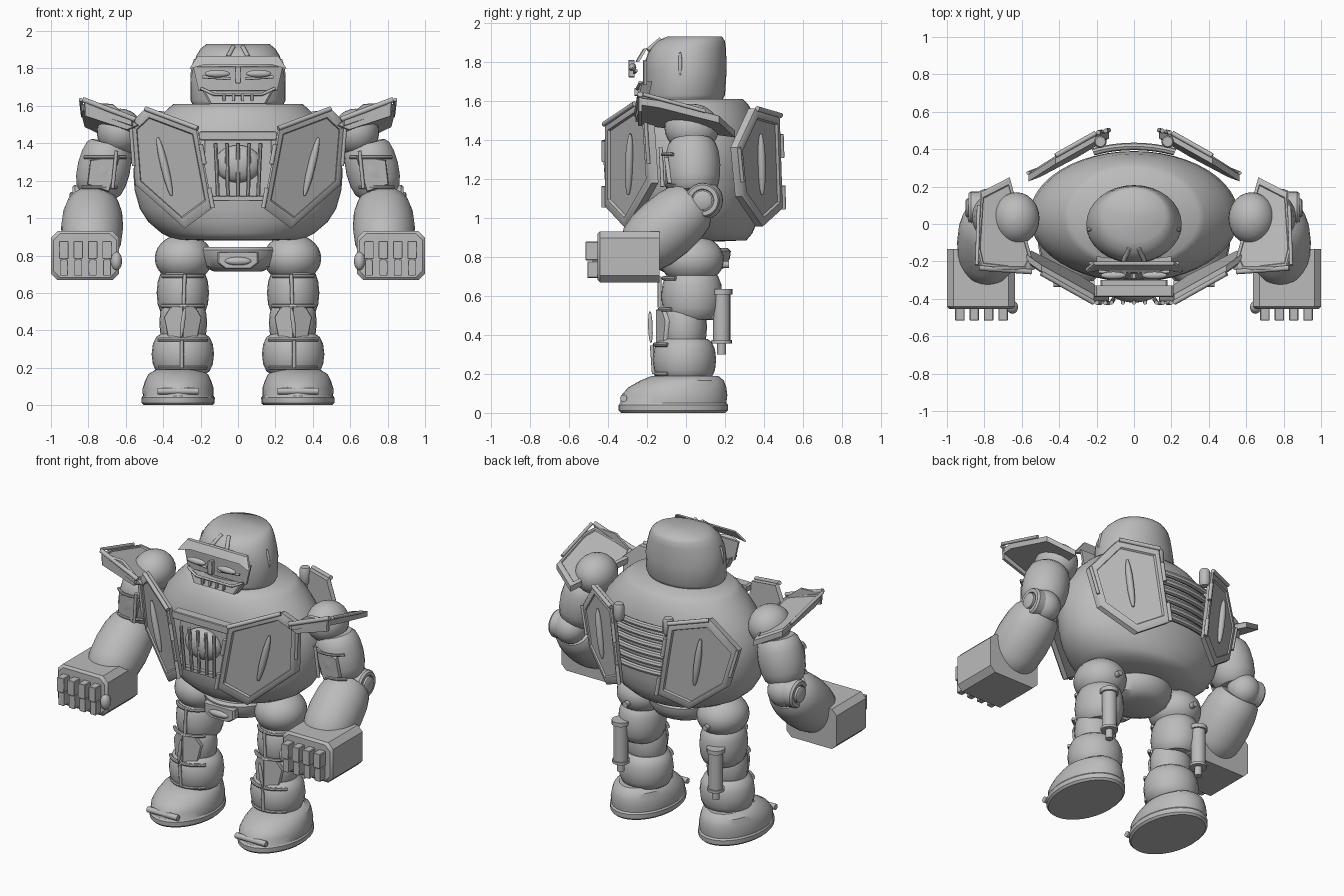
import bpy, bmesh
from math import sin, cos, pi, radians
from mathutils import Vector

if "Cube" in bpy.data.objects:
    bpy.data.objects.remove(bpy.data.objects["Cube"])

GREY = (0.5, 0.5, 0.5, 1)
metal = bpy.data.materials.new("grey_metal")
metal.use_nodes = True
metal.diffuse_color = GREY
metal.node_tree.nodes["Principled BSDF"].inputs["Base Color"].default_value = GREY


def skin(name, rings, pair=False, angle=.6):
    """Bridge rings of points, cap both ends; pair makes a left and a right copy."""
    for side, s in ((("left_", 1), ("right_", -1)) if pair else (("", 1),)):
        bm = bmesh.new()
        loops = [[bm.verts.new((s * p[0], p[1], p[2])) for p in r] for r in rings]
        n = len(loops[0])
        for a, b in zip(loops, loops[1:]):
            for i in range(n):
                j = (i + 1) % n
                bm.faces.new((a[i], a[j], b[j], b[i]))
        bm.faces.new(loops[0])
        bm.faces.new(loops[-1])
        bmesh.ops.recalc_face_normals(bm, faces=bm.faces)
        mesh = bpy.data.meshes.new(side + name)
        bm.to_mesh(mesh)
        bm.free()
        mesh.materials.append(metal)
        obj = bpy.data.objects.new(side + name, mesh)
        bpy.context.collection.objects.link(obj)
        bpy.ops.object.select_all(action='DESELECT')
        obj.select_set(True)
        bpy.context.view_layer.objects.active = obj
        bpy.ops.object.shade_smooth_by_angle(angle=angle)


def loft(name, rings, x=0, pair=False, seg=32, angle=.6):
    """Stack of ellipses given as (z, centre y, x radius, y radius)."""
    turn = [2 * pi * i / seg for i in range(seg)]
    skin(name, [[(x + rx * cos(a), cy + ry * sin(a), z) for a in turn]
                for z, cy, rx, ry in rings], pair, angle)


BARREL = [(0, .72), (.08, .86), (.25, .96), (.5, 1), (.75, .96), (.92, .86), (1, .72)]
ROD = [(0, 1), (1, 1)]
SPINDLE = [(0, .3), (.1, .65), (.3, .95), (.5, 1), (.7, .95), (.9, .65), (1, .3)]


def tube(name, p, q, r, profile=ROD, pair=False, seg=12):
    """Round part along the line p-q; profile holds (fraction, radius factor)."""
    p, q = Vector(p), Vector(q)
    rot = (q - p).to_track_quat('Z', 'Y')
    turn = [2 * pi * i / seg for i in range(seg)]
    skin(name, [[p.lerp(q, t) + rot @ Vector((r * f * cos(a), r * f * sin(a), 0))
                 for a in turn] for t, f in profile], pair)


def arc(name, c, rx, ry, facing, spread, r, pair=False):
    """Thin round strap bent along part of a level ellipse (angles in degrees)."""
    rings = []
    for i in range(9):
        a = radians(facing + spread * (i / 4 - 1))
        rings.append([(c[0] + (rx + r * cos(t)) * cos(a), c[1] + (ry + r * cos(t)) * sin(a),
                       c[2] + r * sin(t)) for t in (pi * k / 4 for k in range(8))])
    skin(name, rings, pair)


def ball(name, c, rx, ry, rz, pair=False):
    lat = [pi * (i + .1) / 14.2 for i in range(15)]
    loft(name, [(c[2] - rz * cos(a), c[1], rx * sin(a), ry * sin(a)) for a in lat],
         c[0], pair, 24)


def barrel(name, x, cy, z0, z1, rx, ry):
    loft(name, [(z0 + (z1 - z0) * t, cy, rx * f, ry * f) for t, f in BARREL], x, True, 24)


def block(name, c, w, d, h, cut=.004, pair=False):
    """Box with chamfered corners, seen from the front, and a chamfered front face."""
    def ring(y, k):
        a, b = w / 2 - k, h / 2 - k
        pts = [(a, b - cut), (a - cut, b), (cut - a, b), (-a, b - cut),
               (-a, cut - b), (cut - a, -b), (a - cut, -b), (a, cut - b)]
        return [(c[0] + u, c[1] + y, c[2] + v) for u, v in pts]
    k = cut * .4
    skin(name, [ring(d / 2, 0), ring(k - d / 2, 0), ring(-d / 2, k)], pair)


FRAME = [(1, -.045), (1, -.01), (.95, 0), (.84, 0), (.82, -.012)]
FLAT = [(1, -.02), (1, -.005), (.95, 0)]


def plate(name, pts, place, steps=FRAME, pair=False):
    """Polygon plate; place maps (u, v, depth) to space, steps are (scale, depth)."""
    mu = sum(p[0] for p in pts) / len(pts)
    mv = sum(p[1] for p in pts) / len(pts)
    skin(name, [[place(mu + (u - mu) * k, mv + (v - mv) * k, d) for u, v in pts]
                for k, d in steps], pair)


# Torso and pelvis
loft("torso", [(.88, .04, .2, .16), (.885, .04, .34, .27), (.92, .04, .41, .3),
               (.98, .04, .48, .325), (1.05, .04, .525, .338), (1.15, .04, .553, .348),
               (1.25, .04, .56, .35), (1.35, .04, .545, .348), (1.45, .04, .495, .335),
               (1.53, .04, .43, .31), (1.58, .04, .38, .28), (1.61, .04, .345, .25)],
     seg=48, angle=1.3)
loft("pelvis", [(.715, .02, .13, .12), (.74, .02, .185, .17), (.79, .02, .21, .205),
                (.83, .02, .215, .21), (.845, .02, .2, .195)])
plate("pelvis_plate", [(-.11, .82), (.11, .82), (.11, .76), (.07, .73), (-.07, .73), (-.11, .76)],
      lambda u, v, d: (u, -.2 - d, v), [(1, -.05), (1, -.01), (.92, 0)])
ball("pelvis_badge", (0, -.2, .77), .07, .02, .022)

# Armour panels on chest and back, with spindles and edge rods
chest_hex = [(.495, 1.585), (.575, 1.51), (.55, 1.18), (.285, .945), (.135, 1.055), (.215, 1.48)]
back_hex = [(.42, 1.56), (.565, 1.36), (.5, 1.11), (.3, .955), (.135, 1.045), (.205, 1.525)]


def on_chest(u, v, d):
    return (u, -.43 + .6 * (u - .2) - .11 * (v - 1.485) - d, v)


def on_back(u, v, d):
    return (u, .48 - .57 * (u - .2) + .05 * (v - 1.35) + d, v)


for where, place, hexagon, top, low in (
        ("chest", on_chest, chest_hex, (.43, 1.43), (.355, 1.12)),
        ("back", on_back, back_hex, (.375, 1.43), (.335, 1.12))):
    outer_top, outer, outer_low, bottom, inner_low, inner_top = [Vector(place(u, v, 0)) for u, v in hexagon]
    plate(where + "_panel", hexagon, place, pair=True)
    tube(where + "_spindle", place(*top, 0), place(*low, 0), .021, SPINDLE, True)
    tube(where + "_top_rod", outer_top, inner_top, .013, pair=True)
    tube(where + "_outer_rod", outer, outer.lerp(outer_low, .7), .01, pair=True)
    tube(where + "_inner_clip", inner_top.lerp(inner_low, .2), inner_top.lerp(inner_low, .45), .012, pair=True)
    tube(where + "_lower_clip", inner_top.lerp(inner_low, .75), inner_low, .012, pair=True)
tube("back_knob", (.18, .44, 1.43), (.18, .44, 1.54), .034, [(0, .7), (.2, 1), (.85, 1), (1, .8)], True)

# Chest grille with a round core
block("grille_back", (0, -.325, 1.27), .36, .05, .34, .01)
block("grille_top_bar", (0, -.36, 1.44), .42, .06, .05, .01)
block("grille_bottom_bar", (0, -.35, 1.105), .3, .05, .025, .005)
ball("chest_core", (0, -.36, 1.29), .125, .06, .1)
for i in range(5):
    x = -.12 + .06 * i
    tube("grille_bar", (x, -.42, 1.4), (x * .9, -.4, 1.12), .011, seg=8)

# Back slats, bent around the torso
for i in range(6):
    arc("back_slat", (0, .04, 1.43 - .058 * i), .56, .375, 90, 23, .02)

# Head and face
loft("head", [(1.59, -.01, .235, .19), (1.63, -.005, .255, .205), (1.75, 0, .255, .208),
              (1.81, 0, .243, .207), (1.87, .01, .222, .195), (1.905, .025, .2, .175),
              (1.93, .045, .17, .14)], angle=1.3)
plate("brow", [(-.215, 1.868), (.215, 1.868), (.26, 1.8), (.19, 1.82), (-.19, 1.82), (-.26, 1.8)],
      lambda u, v, d: (u, -.26 + .6 * (v - 1.8) - d, v), FLAT)
plate("face", [(-.24, 1.81), (.24, 1.81), (.21, 1.68), (-.21, 1.68)],
      lambda u, v, d: (u, -.22 - d, v), FLAT)
plate("jaw", [(-.2, 1.7), (-.13, 1.665), (.13, 1.665), (.2, 1.7), (.15, 1.61), (-.15, 1.61)],
      lambda u, v, d: (u, -.245 + .25 * (v - 1.65) - d, v), [(1, -.06), (1, -.01), (.94, 0)])
ball("eye", (.11, -.275, 1.772), .068, .02, .02, True)
tube("eye_rim", (.04, -.265, 1.745), (.19, -.255, 1.755), .008, pair=True)
block("nose", (0, -.28, 1.765), .03, .03, .09, .006)
tube("mouth_side", (.2, -.235, 1.695), (.13, -.25, 1.662), .008, pair=True)
tube("mouth", (-.13, -.25, 1.662), (.13, -.25, 1.662), .008)
for x in (.025, .075):
    block("tooth", (x, -.255, 1.645), .016, .02, .04, pair=True)
tube("crest_fin", (.025, -.13, 1.915), (.055, -.195, 1.86), .012, pair=True)
tube("ear", (.25, -.03, 1.73), (.232, -.03, 1.85), .01, SPINDLE, True)

# Shoulders and arms
ball("shoulder", (.63, .03, 1.46), .125, .14, .125, True)
tube("upper_arm", (.685, .03, 1.4), (.75, .04, 1.13), .142, BARREL, True, 24)
ball("elbow", (.775, .09, 1.09), .1, .1, .1, True)
tube("elbow_disc", (.78, .085, 1.09), (.885, .085, 1.09), .088,
     [(0, 1), (.88, 1), (1, .9), (1, .66), (.92, .62)], True, 24)
tube("elbow_knob", (.84, .085, 1.09), (.9, .085, 1.09), .05,
     [(0, 1), (.9, 1), (1, .8)], True, 16)
tube("forearm", (.775, .05, 1.08), (.785, -.25, .82), .166, BARREL, True, 28)
plate("arm_guard", [(.63, 1.335), (.79, 1.31), (.805, 1.18), (.69, 1.14)],
      lambda u, v, d: (u, -.12 + .1 * (1.3 - v) + 2 * (u - .72) ** 2 - d, v), FLAT, True)
arc("arm_top_strap", (.71, .03, 1.325), .145, .15, -90, 50, .009, True)
arc("arm_low_strap", (.74, .04, 1.165), .13, .14, -90, 45, .009, True)
tube("arm_guard_rod", (.65, -.13, 1.36), (.67, -.12, 1.16), .01, pair=True)


# Shoulder shields, tilted outwards
def on_shield(u, v, d):
    return (u, v, 1.605 + .36 * (u - .8) - .23 * (v + .2) + d)


plate("shoulder_shield", [(.665, .25), (.82, .17), (.84, -.14), (.82, -.23), (.57, -.26), (.54, -.2)],
      on_shield, [(1, -.04), (1, -.005), (.95, 0), (.88, 0), (.86, -.008)], True)
plate("shield_front", [(.825, 1.62), (.67, 1.61), (.53, 1.495), (.59, 1.47), (.82, 1.545)],
      lambda u, v, d: (u, -.245 - d, v), FLAT, True)
tube("shield_front_rod", on_shield(.55, -.255, 0), on_shield(.83, -.235, .01), .014, pair=True)
tube("shield_side_rod", on_shield(.84, -.22, .01), on_shield(.83, .1, 0), .01, pair=True)

# Hands
block("hand", (.818, -.295, .8), .364, .32, .262, .035, True)
for i in range(4):
    x = .7 + .077 * i
    block("upper_finger", (x, -.485, .83), .05, .06, .095, pair=True)
    block("lower_finger", (x, -.475, .735), .042, .06, .085, pair=True)
ball("thumb", (.65, -.445, .77), .03, .035, .05, True)

# Legs
ball("hip", (.29, .03, .785), .155, .165, .13, True)
barrel("thigh", .295, .03, .48, .72, .14, .157)
barrel("knee", .293, -.01, .33, .55, .128, .118)
barrel("shin", .295, -.008, .165, .38, .167, .163)
loft("foot", [(0, -.065, .183, .268), (.012, -.065, .195, .28), (.04, -.065, .196, .281),
              (.05, -.065, .189, .272), (.09, -.06, .19, .272), (.13, -.045, .177, .252),
              (.165, -.02, .16, .215), (.19, -.005, .12, .17)], .32, True)
tube("toe_rod", (.21, -.32, .075), (.43, -.32, .075), .018, pair=True)
for x in (.27, .37):
    tube("toe_strap", (x, -.31, .09), (x, -.235, .15), .009, pair=True)

# Leg straps, guards and rear pistons
for z, cy, rx, ry in ((.69, .03, .13, .145), (.53, 0, .135, .135),
                      (.35, -.01, .155, .15), (.2, -.01, .15, .145)):
    arc("leg_strap", (.295, cy, z), rx, ry, -90, 55, .011, True)
tube("thigh_rod", (.285, -.135, .7), (.29, -.135, .54), .01, pair=True)
tube("shin_rod", (.3, -.175, .345), (.3, -.165, .2), .01, pair=True)
for s, side in ((-1, "inner"), (1, "outer")):
    plate(side + "_knee_guard", [(.295, .53), (.295 + s * .065, .53), (.295 + s * .1, .47),
                                 (.295 + s * .075, .345), (.295, .345)],
          lambda u, v, d: (u, -.155 + .5 * abs(u - .295) - d, v), FLAT, True)
tube("knee_rod", (.285, -.185, .52), (.305, -.18, .36), .012, SPINDLE, True)
tube("piston", (.345, .183, .3), (.345, .183, .635), .055,
     [(0, .42), (.17, .42), (.17, .95), (.22, .95), (.22, .8), (.92, .8), (.92, 1), (1, 1)], True, 20)
tube("piston_mount", (.33, .1, .5), (.345, .18, .5), .025, pair=True)
tube("hip_clip", (.29, .17, .76), (.29, .22, .76), .018, pair=True)
